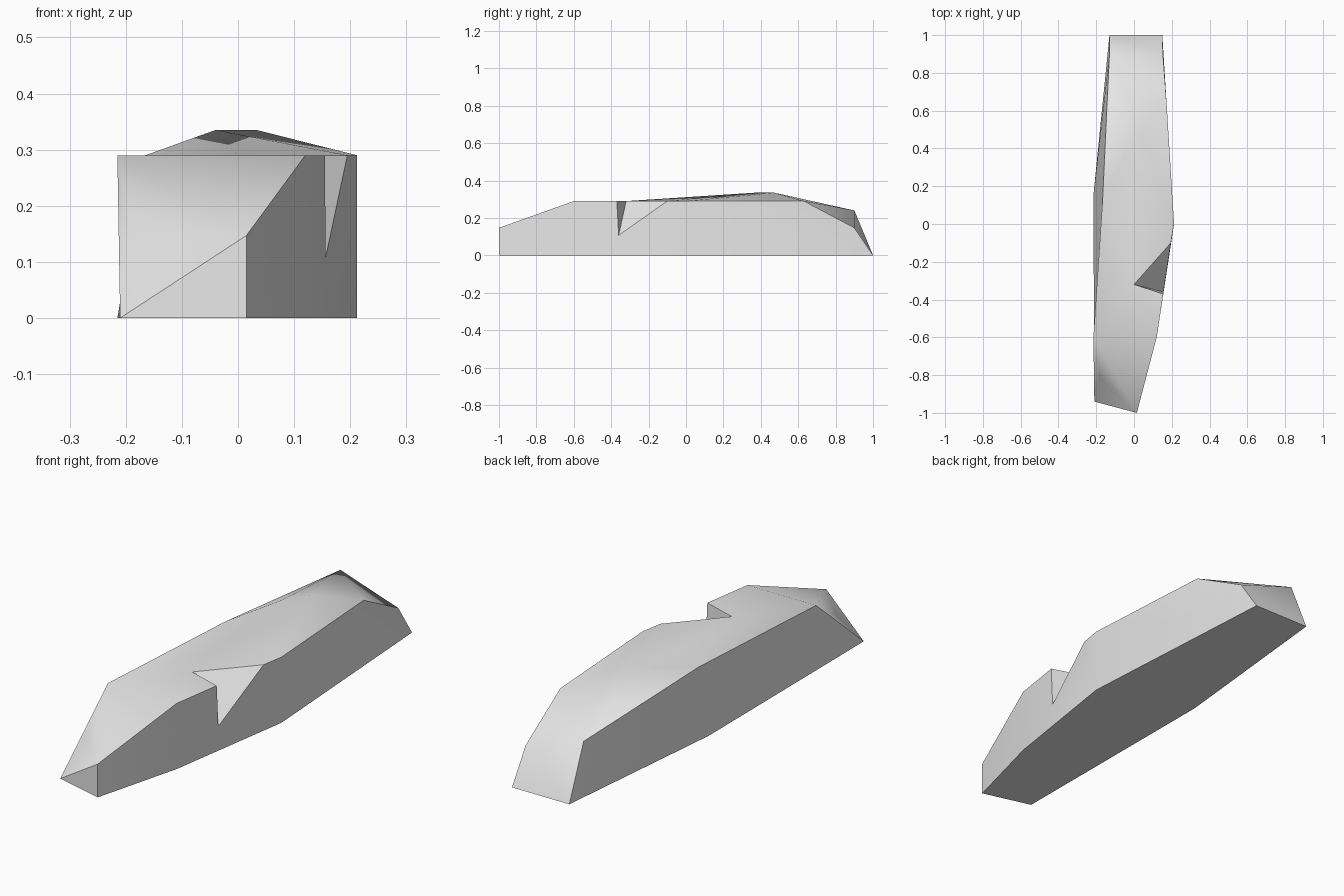
import bpy
import bmesh
import math

old = bpy.data.objects.get("Cube")
if old:
    bpy.data.objects.remove(old, do_unlink=True)

TOP = 0.29    # level of the flat upper surface
LEDGE = 0.147  # level of the low chipped corners
PEAK = 0.335  # level of the ridge

# Named corners of the chipped stone
corners = {
    # footprint
    "toe": (-0.21, -0.94, 0),
    "tip_foot": (0.015, -1, 0),
    "shoulder_foot": (0.12, -0.6, 0),
    "belly_foot": (0.212, 0, 0),
    "tail_foot": (0.15, 1, 0),
    "tail_far_foot": (-0.13, 1, 0),
    "flank_foot": (-0.215, 0.15, 0),
    # chipped ends
    "tip": (0.015, -1, LEDGE),
    "dent": (-0.185, -0.8, LEDGE),
    "tail": (0.153, 0.9, LEDGE),
    "tail_far": (-0.13, 0.9, 0.24),
    # upper rim
    "brow": (-0.215, -0.6, TOP),
    "shoulder": (0.12, -0.6, TOP),
    "belly": (0.212, 0, TOP),
    "hip": (0.173, 0.63, TOP),
    "flank": (-0.165, 0.15, TOP),
    # ridge
    "ridge_left": (-0.04, 0.37, PEAK),
    "ridge_right": (0.033, 0.47, PEAK),
    # notch
    "notch_front": (0.155, -0.37, TOP),
    "notch_inner": (0, -0.32, TOP),
    "notch_back": (0.195, -0.1, TOP),
    "notch_bottom": (0.156, -0.36, 0.107),
}

# Facets, grouped by side of the stone
facets = [
    # underside
    "toe tip_foot shoulder_foot belly_foot tail_foot tail_far_foot flank_foot",
    # notched side wall
    "tip_foot shoulder_foot shoulder tip",
    "shoulder_foot belly_foot belly notch_back notch_bottom notch_front shoulder",
    "belly_foot tail_foot tail hip belly",
    # plain side wall
    "toe dent brow",
    "toe brow flank flank_foot",
    "flank_foot flank tail_far tail_far_foot",
    # front end
    "toe tip_foot tip",
    "toe tip dent",
    "dent tip brow",
    "brow tip shoulder",
    # back end
    "tail_far_foot tail_foot tail tail_far",
    "tail_far tail hip",
    "tail_far hip ridge_right",
    "tail_far ridge_right ridge_left",
    "tail_far ridge_left flank",
    # upper surface
    "brow shoulder notch_front notch_inner",
    "brow notch_inner flank",
    "flank notch_inner ridge_left",
    "notch_inner notch_back ridge_left",
    "notch_back belly ridge_left",
    "belly ridge_right ridge_left",
    "belly hip ridge_right",
    # notch walls
    "notch_inner notch_back notch_bottom",
    "notch_inner notch_bottom notch_front",
]

bm = bmesh.new()
verts = {name: bm.verts.new(co) for name, co in corners.items()}
for facet in facets:
    bm.faces.new([verts[name] for name in facet.split()])
bmesh.ops.recalc_face_normals(bm, faces=bm.faces)

mesh = bpy.data.meshes.new("stone_slab")
bm.to_mesh(mesh)
bm.free()
stone = bpy.data.objects.new("stone_slab", mesh)
bpy.context.collection.objects.link(stone)

# Plain grey stone
grey = bpy.data.materials.new("light_grey_stone")
grey.use_nodes = True
colour = (0.8, 0.8, 0.8, 1)
grey.diffuse_color = colour
grey.node_tree.nodes["Principled BSDF"].inputs["Base Color"].default_value = colour
mesh.materials.append(grey)

# Soft upper surface, crisp rim and notch
bpy.ops.object.select_all(action="DESELECT")
stone.select_set(True)
bpy.context.view_layer.objects.active = stone
bpy.ops.object.shade_smooth_by_angle(angle=math.radians(42))
